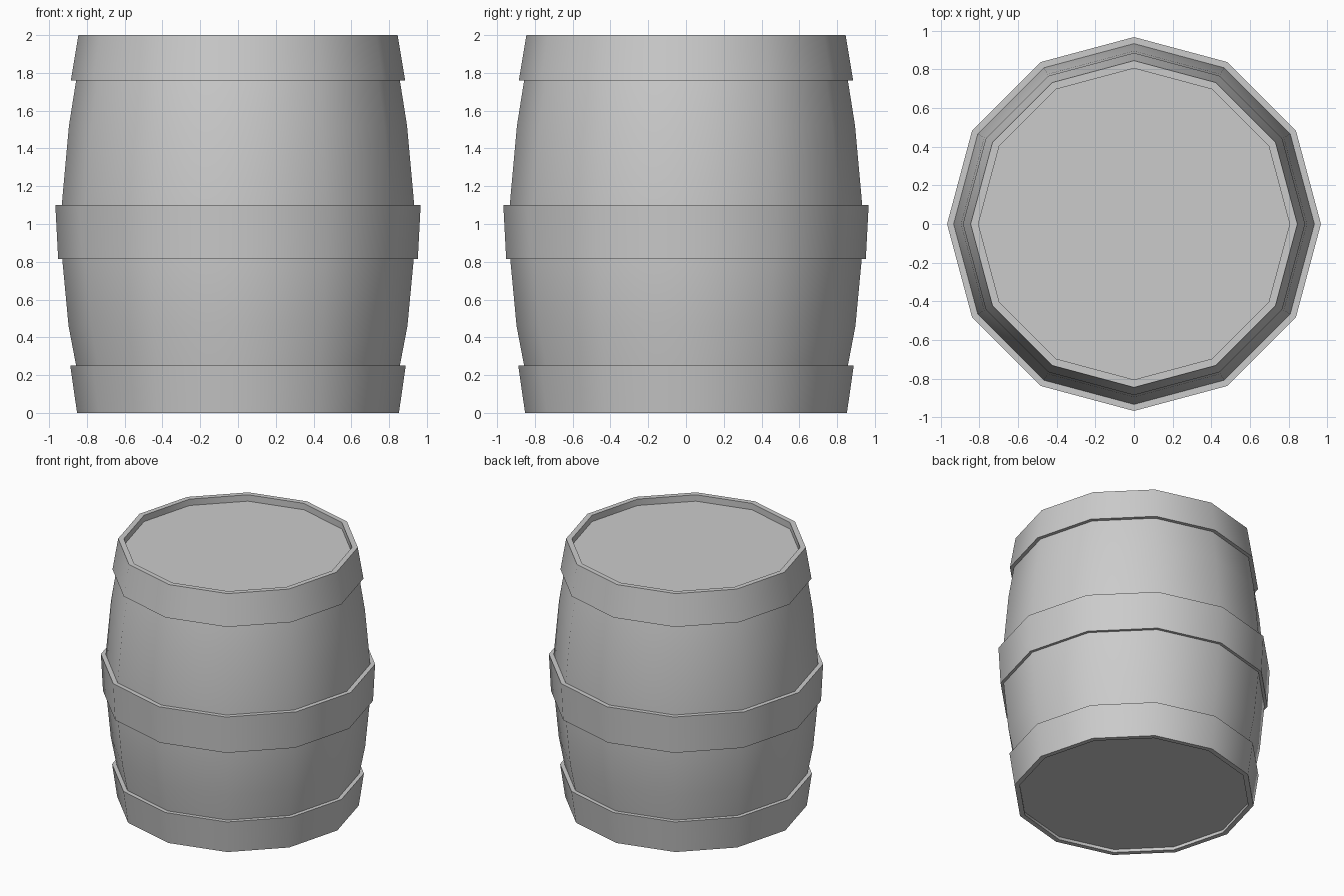
import bpy, bmesh, math

SIDES = 12

cube = bpy.data.objects.get("Cube")
if cube:
    bpy.data.objects.remove(cube, do_unlink=True)

grey = bpy.data.materials.new("plain grey")
grey.diffuse_color = (0.6, 0.6, 0.6, 1)
grey.use_nodes = True
grey.node_tree.nodes["Principled BSDF"].inputs["Base Color"].default_value = (0.6, 0.6, 0.6, 1)


def lathe(name, profile, closed):
    """Turn (radius, z) points around z; closed loops make a ring, open ones get caps."""
    bm = bmesh.new()
    rings = []
    for r, z in profile:
        angles = [math.tau * i / SIDES for i in range(SIDES)]
        rings.append([bm.verts.new((r * math.cos(a), r * math.sin(a), z)) for a in angles])
    pairs = list(zip(rings, rings[1:]))
    if closed:
        pairs.append((rings[-1], rings[0]))
    else:
        bm.faces.new(rings[0][::-1])
        bm.faces.new(rings[-1])
    for low, high in pairs:
        for i in range(SIDES):
            j = (i + 1) % SIDES
            bm.faces.new((low[i], low[j], high[j], high[i]))
    bmesh.ops.recalc_face_normals(bm, faces=bm.faces)
    mesh = bpy.data.meshes.new(name)
    bm.to_mesh(mesh)
    bm.free()
    mesh.materials.append(grey)
    obj = bpy.data.objects.new(name, mesh)
    bpy.context.collection.objects.link(obj)
    bpy.ops.object.select_all(action="DESELECT")
    obj.select_set(True)
    bpy.context.view_layer.objects.active = obj
    bpy.ops.object.shade_smooth_by_angle(angle=math.radians(35))
    return obj


# Bulging barrel body, its flat ends sunk inside the end hoops
lathe("barrel_body", [(0.825, 0.025), (0.857, 0.25), (0.897, 0.46), (0.93, 0.81),
                      (0.933, 1.10), (0.895, 1.52), (0.857, 1.76), (0.82, 1.95)], False)

# Hoops: (name, bottom z, bottom radius, top z, top radius, inner bottom and top radius)
for name, z0, r0, z1, r1, i0, i1 in (
        ("bottom_hoop", 0.0, 0.852, 0.25, 0.888, 0.815, 0.84),
        ("middle_hoop", 0.815, 0.952, 1.10, 0.967, 0.91, 0.91),
        ("top_hoop", 1.76, 0.885, 2.0, 0.845, 0.81, 0.805)):
    lathe(name, [(r0, z0), (r1, z1), (i1, z1), (i0, z0)], True)
